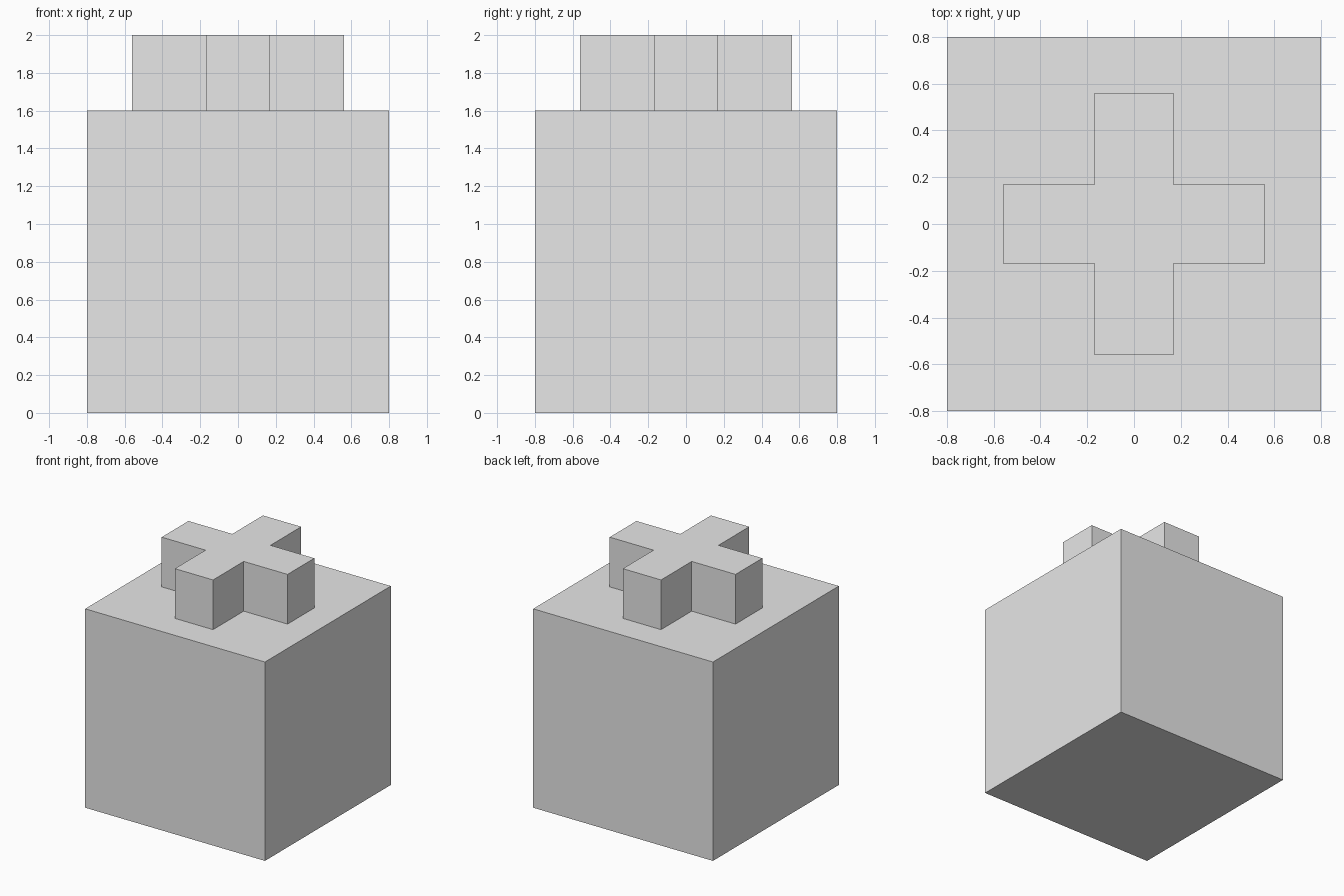
import bpy
import bmesh

default = bpy.data.objects.get("Cube")
if default:
    bpy.data.objects.remove(default, do_unlink=True)

# Single light grey material
grey = bpy.data.materials.new("light_grey")
grey.use_nodes = True
colour = (0.8, 0.8, 0.8, 1)
grey.diffuse_color = colour
grey.node_tree.nodes["Principled BSDF"].inputs["Base Color"].default_value = colour

HALF = 0.8       # block half width
BLOCK_TOP = 1.6
ARM = 0.56       # cross reach from the centre
BAR = 0.17       # cross bar half width
TOP = 2.0


def prism(name, outline, bottom, top):
    """Extrude a flat outline straight up into a closed solid."""
    bm = bmesh.new()
    base = bm.faces.new([bm.verts.new((x, y, bottom)) for x, y in outline])
    result = bmesh.ops.extrude_face_region(bm, geom=[base], use_keep_orig=True)
    verts = [v for v in result["geom"] if isinstance(v, bmesh.types.BMVert)]
    bmesh.ops.translate(bm, verts=verts, vec=(0, 0, top - bottom))
    bmesh.ops.recalc_face_normals(bm, faces=bm.faces)
    mesh = bpy.data.meshes.new(name)
    bm.to_mesh(mesh)
    bm.free()
    mesh.materials.append(grey)
    obj = bpy.data.objects.new(name, mesh)
    bpy.context.collection.objects.link(obj)
    return obj


def quarter_turns(points):
    """Repeat points around the centre in four quarter turns."""
    outline = []
    for _ in range(4):
        outline += points
        points = [(-y, x) for x, y in points]
    return outline


# Main cube
prism("block", quarter_turns([(HALF, HALF)]), 0, BLOCK_TOP)

# Plus-shaped stud on top
prism("cross_stud", quarter_turns([(ARM, -BAR), (ARM, BAR), (BAR, BAR)]), BLOCK_TOP, TOP)
